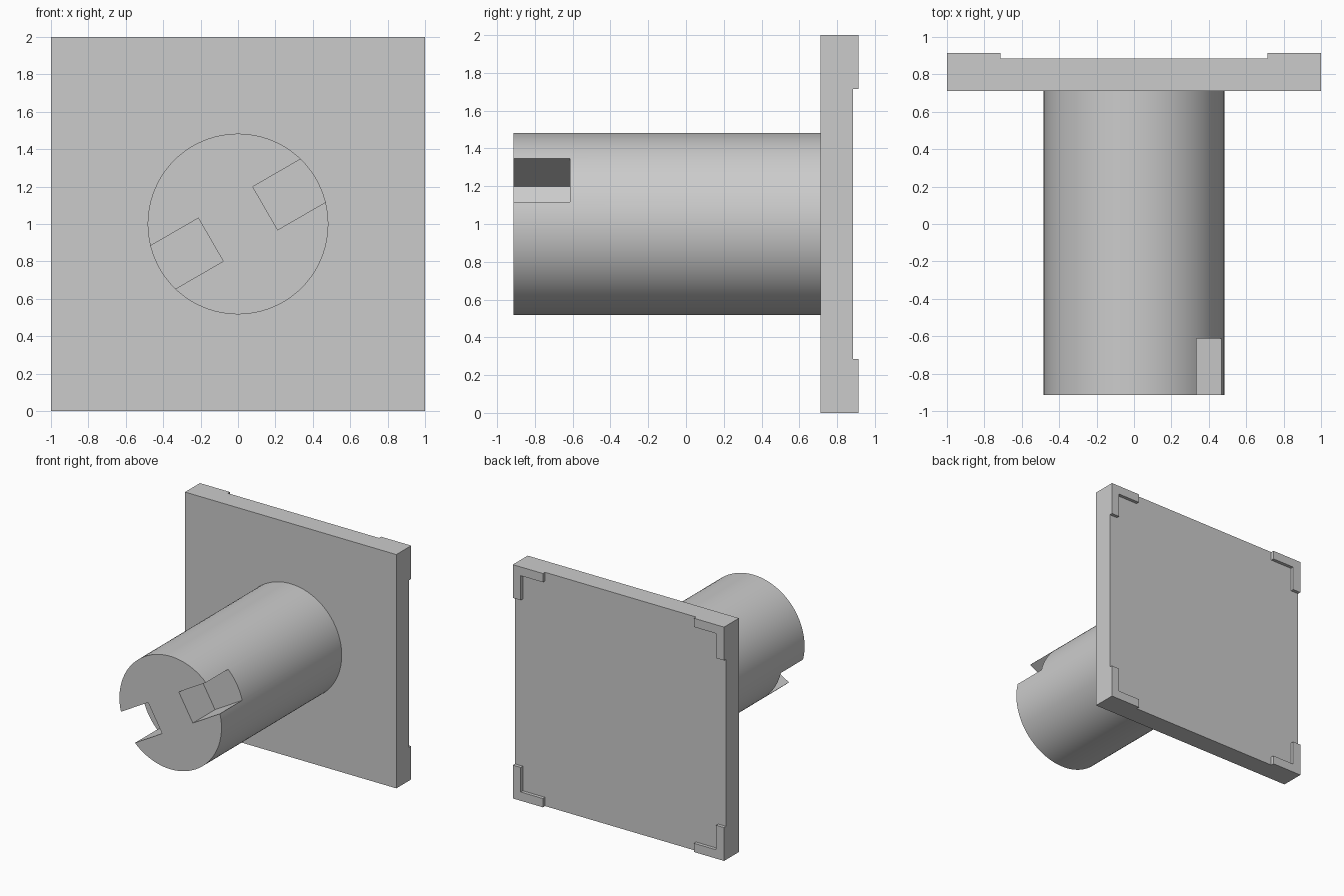
import bpy
import math
from mathutils import Matrix, Vector

cube = bpy.data.objects.get("Cube")
if cube:
    bpy.data.objects.remove(cube, do_unlink=True)

grey = bpy.data.materials.new("plain grey")
grey.use_nodes = True
colour = (0.6, 0.6, 0.6, 1)
grey.diffuse_color = colour
grey.node_tree.nodes["Principled BSDF"].inputs["Base Color"].default_value = colour

CENTRE_Z = 1.0
FRONT, PLATE_FRONT, PLATE_BACK, BACK = -0.913, 0.712, 0.885, 0.913
RADIUS = 0.483


def prism(name, outline, y0, y1):
    """Extrude an (x, z) outline along y, centred on the shaft axis."""
    n = len(outline)
    verts = [(x, y, z + CENTRE_Z) for y in (y0, y1) for x, z in outline]
    faces = [tuple(range(n)), tuple(reversed(range(n, 2 * n)))]
    faces += [(i, i + n, (i + 1) % n + n, (i + 1) % n) for i in range(n)]
    mesh = bpy.data.meshes.new(name)
    mesh.from_pydata(verts, [], faces)
    mesh.materials.append(grey)
    obj = bpy.data.objects.new(name, mesh)
    bpy.context.collection.objects.link(obj)
    return obj


# Square base plate
prism("base_plate", [(-1, -1), (1, -1), (1, 1), (-1, 1)], PLATE_FRONT, PLATE_BACK)

# Raised L-shaped pads on the back corners
LEG, WIDTH = 0.285, 0.075
pad = [(1, 1), (1 - LEG, 1), (1 - LEG, 1 - WIDTH), (1 - WIDTH, 1 - WIDTH),
       (1 - WIDTH, 1 - LEG), (1, 1 - LEG)]
for sx, side in ((1, "left"), (-1, "right")):
    for sz, level in ((1, "upper"), (-1, "lower")):
        outline = [(x * sx, z * sz) for x, z in pad]
        if sx * sz > 0:
            pass
        else:
            outline.reverse()
        prism(f"{level}_{side}_corner_pad", outline, PLATE_BACK, BACK)

# Round shaft
circle = [(RADIUS * math.cos(math.tau * i / 96), RADIUS * math.sin(math.tau * i / 96))
          for i in range(96)]
shaft = prism("shaft", circle, FRONT, PLATE_FRONT)

# Two opposite drive slots in the shaft end
for k, side in enumerate(("left", "right")):
    turn = Matrix.Rotation(math.radians(30) + k * math.pi, 2)
    box = [(0.168, -0.133), (0.7, -0.133), (0.7, 0.133), (0.168, 0.133)]
    cutter = prism(f"{side}_slot_cutter", [turn @ Vector(p) for p in box], FRONT - 0.1, -0.613)
    cutter.hide_render = True
    cutter.hide_set(True)
    cut = shaft.modifiers.new(f"{side}_slot", "BOOLEAN")
    cut.operation = "DIFFERENCE"
    cut.solver = "EXACT"
    cut.object = cutter

# Bake the slots, then smooth the round wall only
bpy.ops.object.select_all(action="DESELECT")
shaft.select_set(True)
bpy.context.view_layer.objects.active = shaft
for name in [m.name for m in shaft.modifiers]:
    bpy.ops.object.modifier_apply(modifier=name)
bpy.ops.object.shade_smooth_by_angle(angle=math.radians(30))
for obj in [o for o in bpy.data.objects if o.name.endswith("_slot_cutter")]:
    bpy.data.objects.remove(obj, do_unlink=True)
